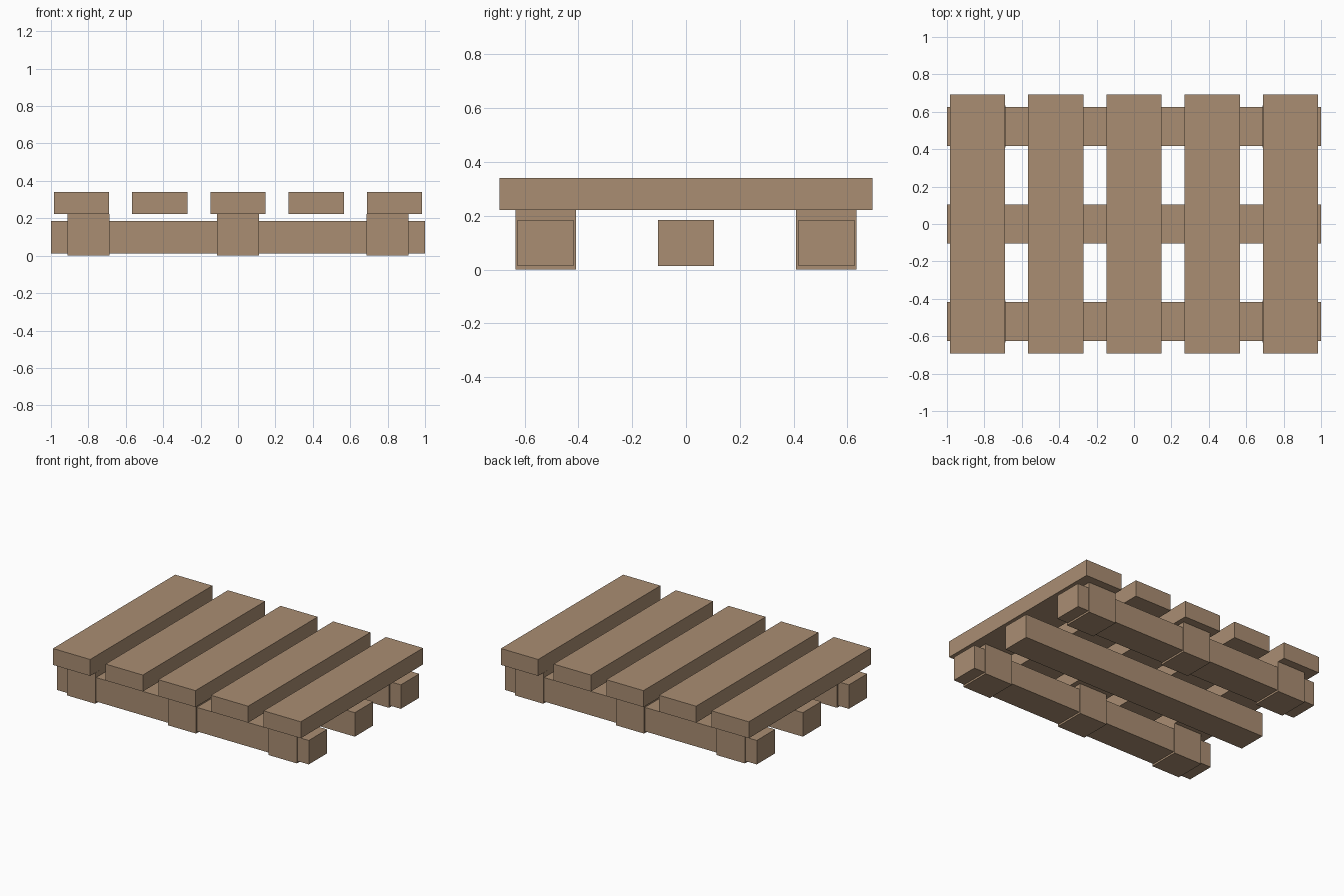
import bpy

if "Cube" in bpy.data.objects:
    bpy.data.objects.remove(bpy.data.objects["Cube"])

wood = bpy.data.materials.new("wood")
wood.diffuse_color = (0.402, 0.270, 0.171, 1.0)
wood.use_nodes = True
wood.node_tree.nodes["Principled BSDF"].inputs["Base Color"].default_value = wood.diffuse_color


def box(name, center, size):
    """Add a box with its scale applied and the wood material."""
    bpy.ops.mesh.primitive_cube_add(size=1, location=center)
    ob = bpy.context.object
    ob.name = name
    ob.scale = size
    bpy.ops.object.transform_apply(location=False, rotation=False, scale=True)
    ob.data.materials.append(wood)
    return ob


# Top slats, running front to back
for i in range(-2, 3):
    box(f"slat_{i + 3}", (i * 0.418, 0, 0.281), (0.295, 1.386, 0.118))

# Long runners under the slats
for i in (-1, 0, 1):
    box(f"runner_{i + 2}", (0, i * 0.522, 0.099), (2.0, 0.208, 0.172))

# Blocks around the front and back runners
for side, y in (("front", -0.522), ("back", 0.522)):
    for i in (-1, 0, 1):
        box(f"{side}_block_{i + 2}", (i * 0.8, y, 0.111), (0.224, 0.225, 0.222))
